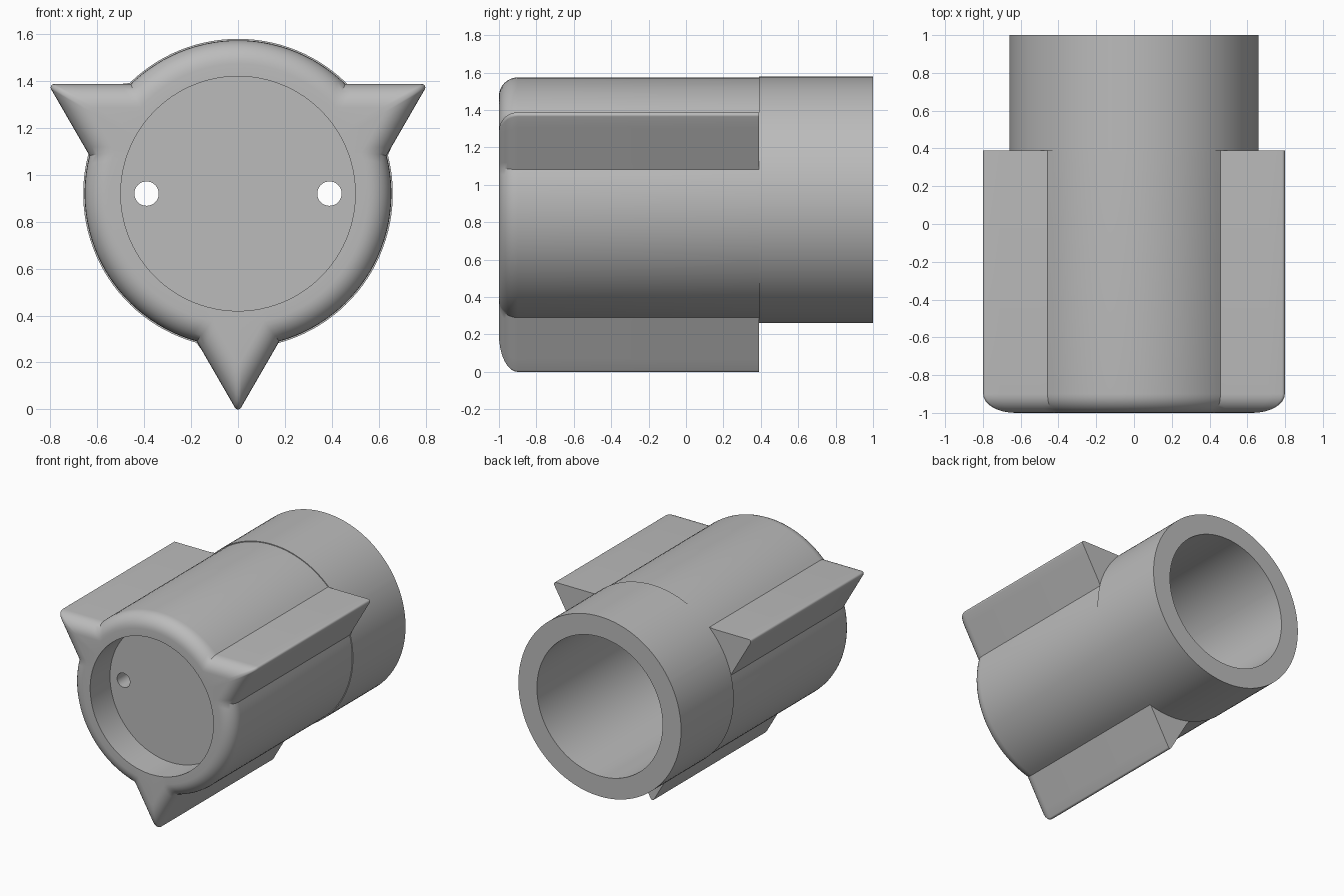
import bpy, bmesh, math

if "Cube" in bpy.data.objects:
    bpy.data.objects.remove(bpy.data.objects["Cube"])

CZ = 0.92             # height of the long axis
R, APO = 0.654, 0.4675  # body radius, apothem of the three-cornered fin outline
TIP = 0.015           # rounding of the fin tips
FILLET = 0.1          # rounding of the front rim
SLEEVE_R, BORE_R, RECESS_R = 0.66, 0.51, 0.50
STEP_Y, FLOOR_FRONT, FLOOR_BACK = 0.39, -0.77, -0.62

grey = bpy.data.materials.new("grey")
grey.diffuse_color = (0.5, 0.5, 0.5, 1)
grey.use_nodes = True
grey.node_tree.nodes["Principled BSDF"].inputs["Base Color"].default_value = grey.diffuse_color


def half_sector(d):
    """(angle from fin tip, radius) pairs of the outline moved inward by d."""
    a, r = APO - d, R - d
    c = 2 * a - 2 * TIP
    pts = []
    for i in range(5):                                  # rounded tip
        t = math.radians(60) * i / 4
        x, y = c + TIP * math.cos(t), TIP * math.sin(t)
        pts.append((math.atan2(y, x), math.hypot(x, y)))
    start, cross = pts[-1][0], math.pi / 3 - math.acos(a / r)
    for i in range(1, 7):                               # flat fin side
        p = start + (cross - start) * i / 6
        pts.append((p, a / math.cos(math.pi / 3 - p)))
    for i in range(1, 15):                              # round body
        pts.append((cross + (math.pi / 3 - cross) * i / 14, r))
    return pts


def outline(d):
    half = half_sector(d)
    sector = [(-p, r) for p, r in reversed(half[1:-1])] + half
    return [(math.radians(-90 + 120 * k) + p, r) for k in range(3) for p, r in sector]


def circle(radius, d=0.0):
    return [(p, radius) for p, _ in outline(d)]


# Finned body, rear sleeve and both bores as one lofted shell
rings = [(FLOOR_FRONT, circle(RECESS_R, FILLET)), (-1, circle(RECESS_R, FILLET))]
for i in range(9):
    t = math.pi / 2 * i / 8
    rings.append((-1 + FILLET * (1 - math.cos(t)), outline(FILLET * (1 - math.sin(t)))))
rings += [(STEP_Y, outline(0)), (STEP_Y, circle(SLEEVE_R)), (1, circle(SLEEVE_R)),
          (1, circle(BORE_R)), (FLOOR_BACK, circle(BORE_R))]

bm = bmesh.new()
loops = [[bm.verts.new((r * math.cos(p), y, CZ + r * math.sin(p))) for p, r in ring]
         for y, ring in rings]
for a, b in zip(loops, loops[1:]):
    for i in range(len(a)):
        j = (i + 1) % len(a)
        bm.faces.new((a[i], a[j], b[j], b[i]))
bm.faces.new(loops[0])
bm.faces.new(loops[-1])
bmesh.ops.recalc_face_normals(bm, faces=bm.faces)
mesh = bpy.data.meshes.new("finned_housing")
bm.to_mesh(mesh)
bm.free()
mesh.materials.append(grey)
body = bpy.data.objects.new("finned_housing", mesh)
bpy.context.collection.objects.link(body)

# Two through holes in the dividing floor
for x in (-0.39, 0.39):
    bpy.ops.mesh.primitive_cylinder_add(vertices=32, radius=0.052, depth=0.4,
                                        location=(x, (FLOOR_FRONT + FLOOR_BACK) / 2, CZ),
                                        rotation=(math.pi / 2, 0, 0))
    cutter = bpy.context.object
    cutter.name = "hole_cutter"
    cutter.hide_render = True
    cutter.data.materials.append(grey)
    bpy.context.view_layer.objects.active = body
    mod = body.modifiers.new("hole", 'BOOLEAN')
    mod.operation, mod.solver, mod.object = 'DIFFERENCE', 'EXACT', cutter
    bpy.ops.object.modifier_apply(modifier=mod.name)
    bpy.data.objects.remove(cutter)

bpy.ops.object.select_all(action='DESELECT')
body.select_set(True)
bpy.context.view_layer.objects.active = body
bpy.ops.object.shade_smooth_by_angle(angle=math.radians(30))
